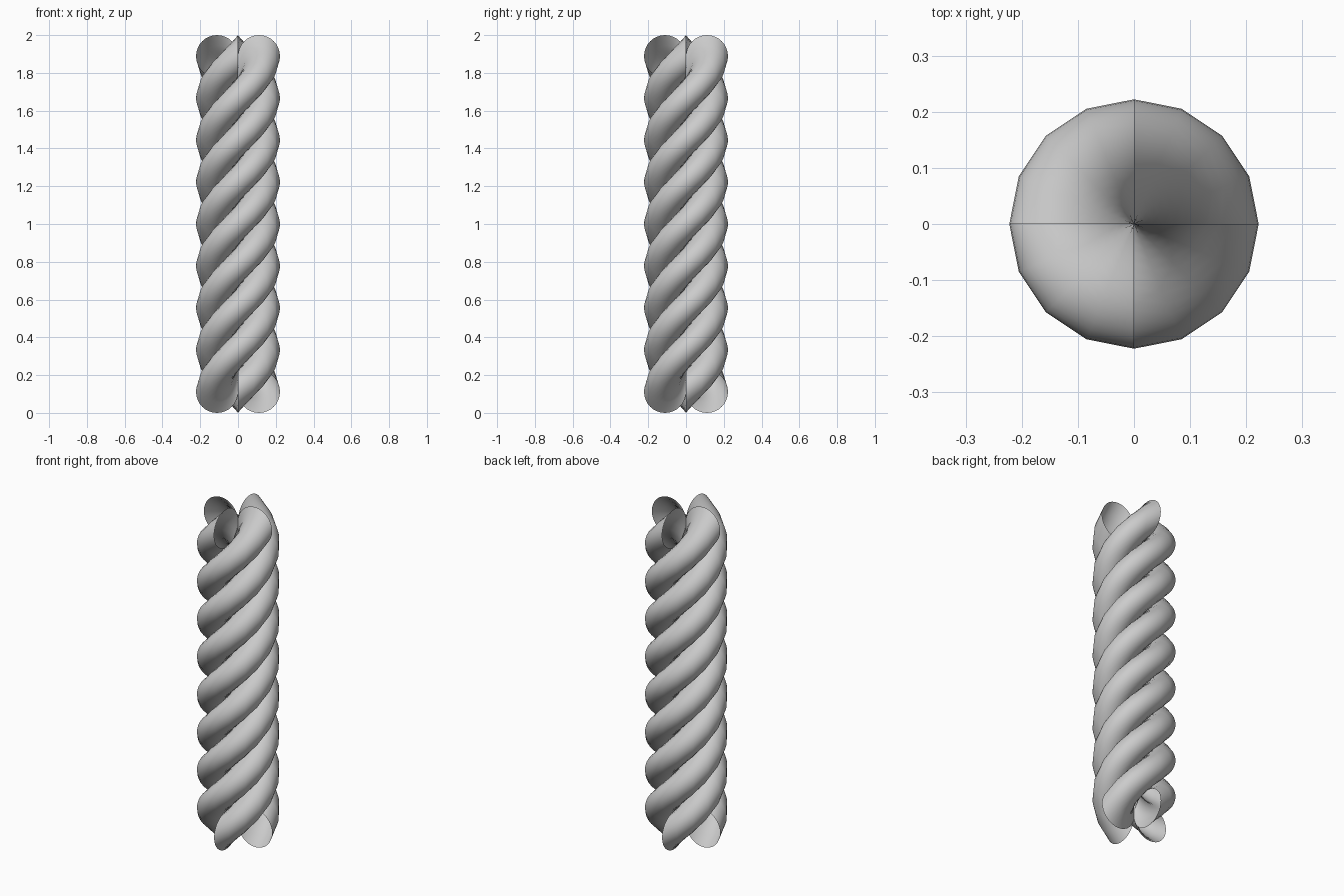
import bpy, bmesh
from math import pi
from mathutils import Matrix

if "Cube" in bpy.data.objects:
    bpy.data.objects.remove(bpy.data.objects["Cube"])

R = 1 / 9            # strand radius; 2 m = two pitches of 8R plus 2R
STRANDS = 4


def make_strand(i):
    # upright circle touching the rope axis
    bm = bmesh.new()
    place = (Matrix.Rotation(2 * pi * i / STRANDS, 4, 'Z')
             @ Matrix.Translation((R, 0, R))
             @ Matrix.Rotation(pi / 2, 4, 'X'))
    bmesh.ops.create_circle(bm, segments=32, radius=R, matrix=place)
    me = bpy.data.meshes.new(f"rope_strand_{i + 1}")
    bm.to_mesh(me)
    bm.free()
    ob = bpy.data.objects.new(me.name, me)
    bpy.context.collection.objects.link(ob)

    # two helical turns, 16 steps each, open ends
    m = ob.modifiers.new("twist", 'SCREW')
    m.axis = 'Z'
    m.angle = 2 * pi
    m.screw_offset = 8 * R
    m.iterations = 2
    m.steps = m.render_steps = 16
    m.use_normal_calculate = True
    m.use_smooth_shade = True
    return ob


for i in range(STRANDS):
    make_strand(i)
